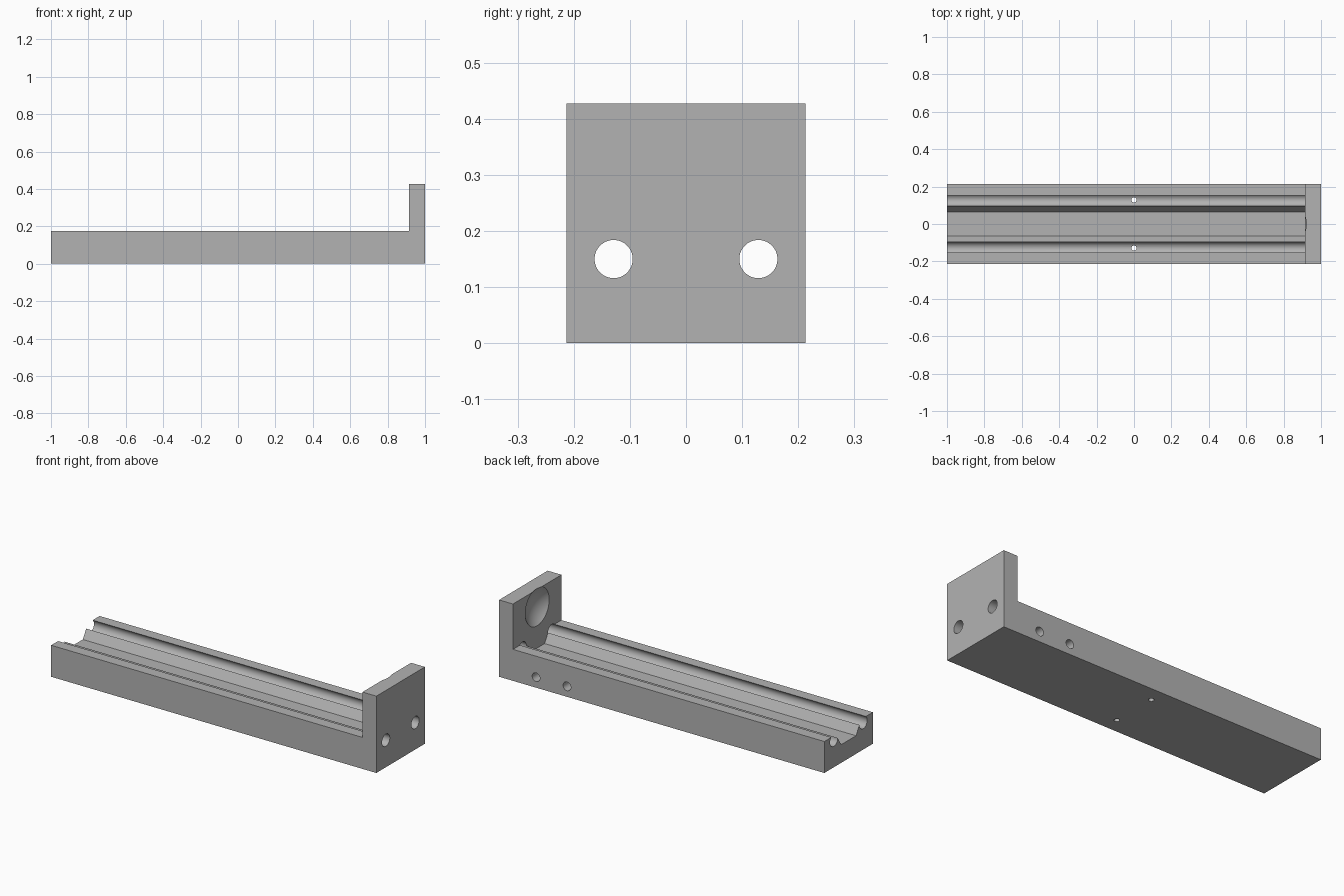
import bpy, bmesh, math
from mathutils import Vector

cube = bpy.data.objects.get("Cube")
if cube:
    bpy.data.objects.remove(cube, do_unlink=True)

HALF_W = 0.213        # half width of rail and plate
RAIL_TOP = 0.175
PLATE_TOP = 0.427
PLATE_X = 0.915       # inner face of the end plate
ROD_Y, ROD_Z, ROD_R = 0.129, 0.15, 0.034

grey = bpy.data.materials.new("plain grey")
grey.use_nodes = True
grey.diffuse_color = (0.45, 0.45, 0.45, 1)
bsdf = grey.node_tree.nodes["Principled BSDF"]
bsdf.inputs["Base Color"].default_value = grey.diffuse_color
bsdf.inputs["Roughness"].default_value = 0.6


def finish(name, bm):
    bmesh.ops.recalc_face_normals(bm, faces=bm.faces)
    mesh = bpy.data.meshes.new(name)
    bm.to_mesh(mesh)
    bm.free()
    obj = bpy.data.objects.new(name, mesh)
    mesh.materials.append(grey)
    bpy.context.scene.collection.objects.link(obj)
    return obj


def prism(name, points, along):
    """Extrude a closed outline of 3D points along a vector."""
    bm = bmesh.new()
    face = bm.faces.new([bm.verts.new(p) for p in points])
    out = bmesh.ops.extrude_face_region(bm, geom=[face])
    moved = [v for v in out["geom"] if isinstance(v, bmesh.types.BMVert)]
    bmesh.ops.translate(bm, verts=moved, vec=along)
    return finish(name, bm)


def rod(name, start, end, radius, sides=48):
    """Round cutter running from start to end."""
    start, end = Vector(start), Vector(end)
    axis = end - start
    bm = bmesh.new()
    bmesh.ops.create_cone(bm, cap_ends=True, segments=sides, radius1=radius,
                          radius2=radius, depth=axis.length)
    bmesh.ops.rotate(bm, verts=bm.verts, matrix=axis.to_track_quat('Z', 'Y').to_matrix())
    bmesh.ops.translate(bm, verts=bm.verts, vec=(start + end) / 2)
    return finish(name, bm)


# L-shaped body: long rail with an upright end plate
side = [(-1, 0), (1, 0), (1, PLATE_TOP), (PLATE_X, PLATE_TOP), (PLATE_X, RAIL_TOP), (-1, RAIL_TOP)]
body = prism("slide_rail_bracket", [(x, -HALF_W, z) for x, z in side], (0, 2 * HALF_W, 0))

cutters = []

# Central trough with sloped walls, ending at the plate
half = [(0.065, 0.101), (0.097, 0.153), (0.115, 0.153), (0.115, 0.2)]
outline = half + [(-y, z) for y, z in reversed(half)]
cutters.append(prism("trough_cutter", [(-1.1, y, z) for y, z in outline], (1.1 + PLATE_X, 0, 0)))

# Rod grooves that continue through the plate, with a small drain hole under each
for s in (-1, 1):
    y = s * ROD_Y
    cutters.append(rod("groove_cutter", (-1.1, y, ROD_Z), (1.1, y, ROD_Z), ROD_R, 64))
    cutters.append(rod("drain_cutter", (0, y, -0.1), (0, y, 0.15), 0.014, 32))

# Two blind holes in the back side near the plate
for x in (0.583, 0.773):
    cutters.append(rod("side_hole_cutter", (x, 0.06, 0.058), (x, 0.3, 0.058), 0.024))

# Shallow round dish in the inner face of the plate
bm = bmesh.new()
bmesh.ops.create_uvsphere(bm, u_segments=64, v_segments=40, radius=0.158)
bmesh.ops.translate(bm, verts=bm.verts, vec=(PLATE_X - 0.118, 0, 0.33))
cutters.append(finish("dish_cutter", bm))

# Cut everything out of the body, then bake the result
for cutter in cutters:
    cutter.hide_render = True
    mod = body.modifiers.new(cutter.name, 'BOOLEAN')
    mod.operation = 'DIFFERENCE'
    mod.solver = 'EXACT'
    mod.object = cutter
bpy.context.view_layer.update()
depsgraph = bpy.context.evaluated_depsgraph_get()
baked = bpy.data.meshes.new_from_object(body.evaluated_get(depsgraph))
body.modifiers.clear()
body.data = baked
baked.materials.clear()
baked.materials.append(grey)
for poly in baked.polygons:
    poly.material_index = 0
for cutter in cutters:
    bpy.data.objects.remove(cutter, do_unlink=True)

# Smooth the round cuts and keep the edges sharp
bpy.ops.object.select_all(action='DESELECT')
body.select_set(True)
bpy.context.view_layer.objects.active = body
bpy.ops.object.shade_smooth_by_angle(angle=math.radians(25))
